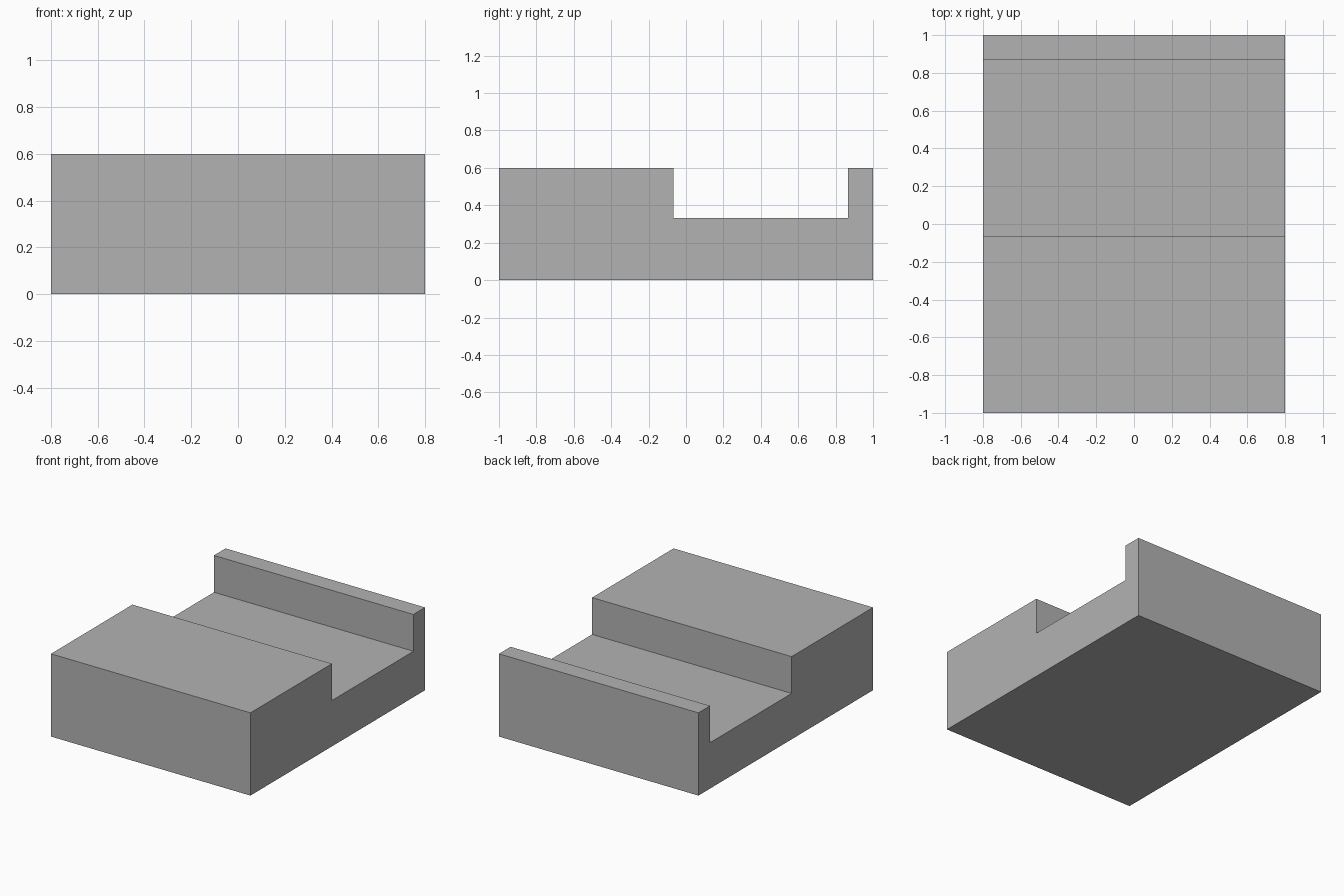
import bpy
import bmesh

old = bpy.data.objects.get("Cube")
if old:
    bpy.data.objects.remove(old, do_unlink=True)

# Single grey material
GREY = (0.45, 0.45, 0.45, 1)
mat = bpy.data.materials.new("plain grey")
mat.use_nodes = True
mat.diffuse_color = GREY
mat.node_tree.nodes["Principled BSDF"].inputs["Base Color"].default_value = GREY

# Side profile (y, z): wide front step, sunken channel, thin back lip
WIDTH, HEIGHT, FLOOR = 1.6, 0.6, 0.333
FRONT, BACK = -0.067, 0.867
profile = [(-1, 0), (1, 0), (1, HEIGHT), (BACK, HEIGHT), (BACK, FLOOR),
           (FRONT, FLOOR), (FRONT, HEIGHT), (-1, HEIGHT)]

# Extrude the profile across the width
bm = bmesh.new()
side = bm.faces.new([bm.verts.new((-WIDTH / 2, y, z)) for y, z in profile])
result = bmesh.ops.extrude_face_region(bm, geom=[side])
moved = [v for v in result["geom"] if isinstance(v, bmesh.types.BMVert)]
bmesh.ops.translate(bm, vec=(WIDTH, 0, 0), verts=moved)
bmesh.ops.recalc_face_normals(bm, faces=bm.faces)

mesh = bpy.data.meshes.new("channelled_block")
bm.to_mesh(mesh)
bm.free()
mesh.materials.append(mat)
block = bpy.data.objects.new("channelled_block", mesh)
bpy.context.collection.objects.link(block)
